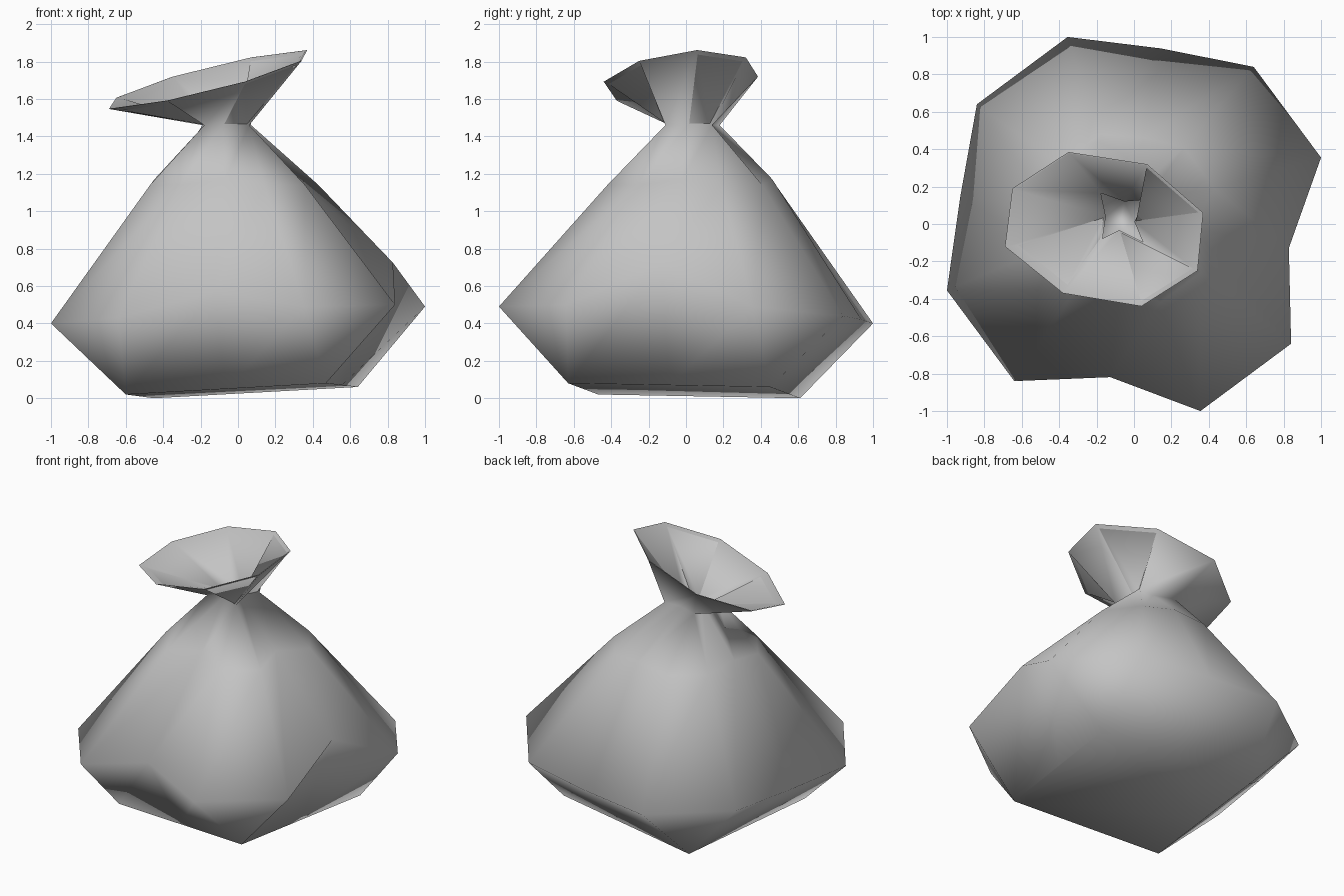
import bpy, bmesh, math
from mathutils import Vector

cube = bpy.data.objects.get("Cube")
if cube:
    bpy.data.objects.remove(cube, do_unlink=True)

# Grey cloth
cloth = bpy.data.materials.new("grey_cloth")
cloth.use_nodes = True
colour = (0.55, 0.55, 0.55, 1)
cloth.diffuse_color = colour
cloth.node_tree.nodes["Principled BSDF"].inputs["Base Color"].default_value = colour


def turn(x, y, quarter, z):
    """Rotate a point about the vertical axis by quarter turns."""
    for _ in range(quarter):
        x, y = -y, x
    return Vector((x, y, z))


def make_ring(first, second, middles):
    """Each corner has two points, followed by the middle of the next side."""
    return [p for group in zip(first, second, middles) for p in group]


def side_middles(first, second, offsets):
    result = []
    for k, (pull, lift) in enumerate(offsets):
        p = (second[k] + first[(k + 1) % 4]) / 2
        result.append(Vector((p.x * pull, p.y * pull, p.z + lift)))
    return result


# Flat, slightly tilted bottom
bottom_corners = [Vector(p) for p in ((.47, -.63, .08), (.64, .45, .06),
                                      (-.45, .61, 0), (-.6, -.47, .02))]
bottom = make_ring(bottom_corners, bottom_corners,
                   side_middles(bottom_corners, bottom_corners, [(1, 0)] * 4))

# Belly with cut corners and two dented sides
corner_a = [turn(.355, -1, k, z) for k, z in enumerate((.49, .49, .4, .4))]
corner_b = [turn(.84, -.64, k, z) for k, z in enumerate((.5, .44, .42, .43))]
dents = [(.9, .23), (1.02, 0), (1.01, 0), (.89, .11)]
belly = make_ring(corner_a, corner_b, side_middles(corner_a, corner_b, dents))

# Shoulder, with folds running up to the neck between the corners
shoulder = []
for i, p in enumerate(belly):
    if i % 3 == 2:
        scale, height = (.4 if i // 3 in (0, 3) else .46), 1.17
    else:
        scale, height = .45, 1.14
    shoulder.append(Vector((p.x * scale - .02, p.y * scale + .03, height)))

# Pinched neck: corner, fold, corner, fold and so on
neck_plan = [(.06, -.11), (.01, .01), (.07, .14), (-.05, .13),
             (-.19, .18), (-.16, .04), (-.18, -.09), (-.08, -.04)]
neck = [Vector((x, y, 1.46)) for x, y in neck_plan]
neck_wide = make_ring(neck[::2], neck[::2], neck[1::2])

# Flared mouth on a tilted plane
mouth_plan = [(.34, -.25), (.37, .06), (.07, .32), (-.35, .385),
              (-.65, .19), (-.69, -.12), (-.38, -.37), (.04, -.44)]
mouth = [Vector((x, y, 1.752 + .27 * x + .16 * y)) for x, y in mouth_plan]

# Thin wall, inside of the mouth and the throat sinking into the body
mouth_centre = sum(mouth, Vector()) / len(mouth)
neck_centre = sum(neck, Vector()) / len(neck)
mouth_inside = [p.lerp(mouth_centre, .02) for p in mouth]
throat = [p.lerp(neck_centre, .1) for p in neck]
throat_floor = [p - Vector((0, 0, .1)) for p in throat]

bm = bmesh.new()


def add_ring(points):
    return [bm.verts.new(p) for p in points]


def bridge(lower, upper):
    n = len(lower)
    for i in range(n):
        j = (i + 1) % n
        bm.faces.new((lower[i], lower[j], upper[j], upper[i]))


def add_strip(outlines):
    rings = [add_ring(o) for o in outlines]
    for lower, upper in zip(rings, rings[1:]):
        bridge(lower, upper)
    return rings


body_rings = add_strip([bottom, belly, shoulder, neck_wide])
bm.faces.new(reversed(body_rings[0]))
mouth_rings = add_strip([neck, mouth, mouth_inside, throat, throat_floor])
bm.faces.new(mouth_rings[-1])

# Join the doubled corner points and the body to the mouth
bmesh.ops.remove_doubles(bm, verts=bm.verts[:], dist=.0005)
bmesh.ops.recalc_face_normals(bm, faces=bm.faces[:])

mesh = bpy.data.meshes.new("tied_sack")
bm.to_mesh(mesh)
bm.free()
mesh.materials.append(cloth)
sack = bpy.data.objects.new("tied_sack", mesh)
bpy.context.collection.objects.link(sack)

# Soft cloth shading, sharp only at the lip
bpy.ops.object.select_all(action="DESELECT")
sack.select_set(True)
bpy.context.view_layer.objects.active = sack
bpy.ops.object.shade_smooth_by_angle(angle=math.radians(110))

# Keep both borders of the thin lip crisp
sharp = mesh.attributes.get("sharp_edge") or mesh.attributes.new("sharp_edge", "BOOLEAN", "EDGE")
lip = {tuple(round(c, 3) for c in p) for p in mouth + mouth_inside}
for edge in mesh.edges:
    if all(tuple(round(c, 3) for c in mesh.vertices[v].co) in lip for v in edge.vertices):
        sharp.data[edge.index].value = True
